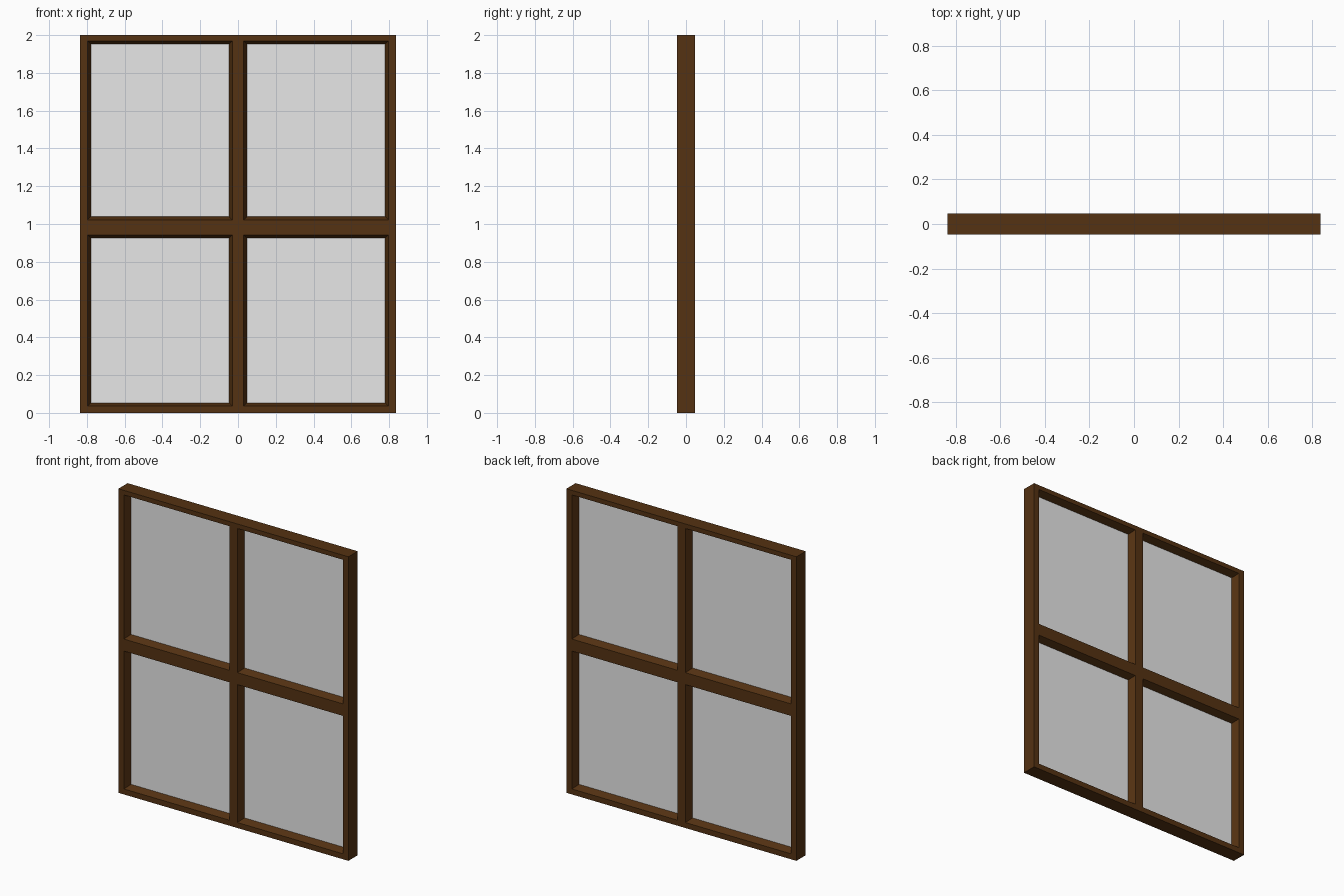
import bpy, bmesh

if "Cube" in bpy.data.objects:
    bpy.data.objects.remove(bpy.data.objects["Cube"])

HALF_W, HEIGHT, HALF_D = 0.837, 2.0, 0.048
SLOPE = 0.018                                   # inward run of the sloped reveals
XS = [-HALF_W, -0.796, -0.030, 0.030, 0.796, HALF_W]
ZS = [0.0, 0.036, 0.943, 1.022, 1.970, HEIGHT]


def material(name, rgb):
    m = bpy.data.materials.new(name)
    m.diffuse_color = (*rgb, 1.0)
    m.use_nodes = True
    m.node_tree.nodes["Principled BSDF"].inputs["Base Color"].default_value = m.diffuse_color
    return m


def make_object(name, bm, mat):
    bmesh.ops.remove_doubles(bm, verts=bm.verts, dist=1e-5)
    bmesh.ops.recalc_face_normals(bm, faces=bm.faces)
    me = bpy.data.meshes.new(name)
    bm.to_mesh(me)
    bm.free()
    me.materials.append(mat)
    ob = bpy.data.objects.new(name, me)
    bpy.context.collection.objects.link(ob)
    return ob


def face(bm, pts):
    return bm.faces.new([bm.verts.new(p) for p in pts])


def rect(x0, x1, z0, z1, y, inset=0.0):
    return [(x0 + inset, y, z0 + inset), (x1 - inset, y, z0 + inset),
            (x1 - inset, y, z1 - inset), (x0 + inset, y, z1 - inset)]


wood = material("dark brown wood", (0.090, 0.032, 0.006))
grey = material("light grey glass", (0.8, 0.8, 0.8))

# Frame: front and back faces, sloped reveals around four openings, outer sides
frame = bmesh.new()
openings = []
for i in range(5):
    for j in range(5):
        cell = (XS[i], XS[i + 1], ZS[j], ZS[j + 1])
        is_open = i % 2 == 1 and j % 2 == 1
        if is_open:
            openings.append(cell)
        for y in (-HALF_D, HALF_D):
            outer = rect(*cell, y)
            if not is_open:
                face(frame, outer)
                continue
            inner = rect(*cell, 0.0, SLOPE)
            for k in range(4):
                n = (k + 1) % 4
                face(frame, [outer[k], outer[n], inner[n], inner[k]])
for k in range(5):
    for x in (-HALF_W, HALF_W):
        face(frame, [(x, -HALF_D, ZS[k]), (x, HALF_D, ZS[k]),
                     (x, HALF_D, ZS[k + 1]), (x, -HALF_D, ZS[k + 1])])
    for z in (0.0, HEIGHT):
        face(frame, [(XS[k], -HALF_D, z), (XS[k + 1], -HALF_D, z),
                     (XS[k + 1], HALF_D, z), (XS[k], HALF_D, z)])
make_object("window_frame", frame, wood)

# Glass: one thin pane in the middle of each opening
for n, cell in enumerate(openings):
    pane = bmesh.new()
    front = rect(*cell, -0.001, SLOPE - 0.001)
    back = rect(*cell, 0.001, SLOPE - 0.001)
    face(pane, front)
    face(pane, back[::-1])
    for k in range(4):
        m = (k + 1) % 4
        face(pane, [front[k], back[k], back[m], front[m]])
    make_object(f"glass_pane_{n + 1}", pane, grey)
